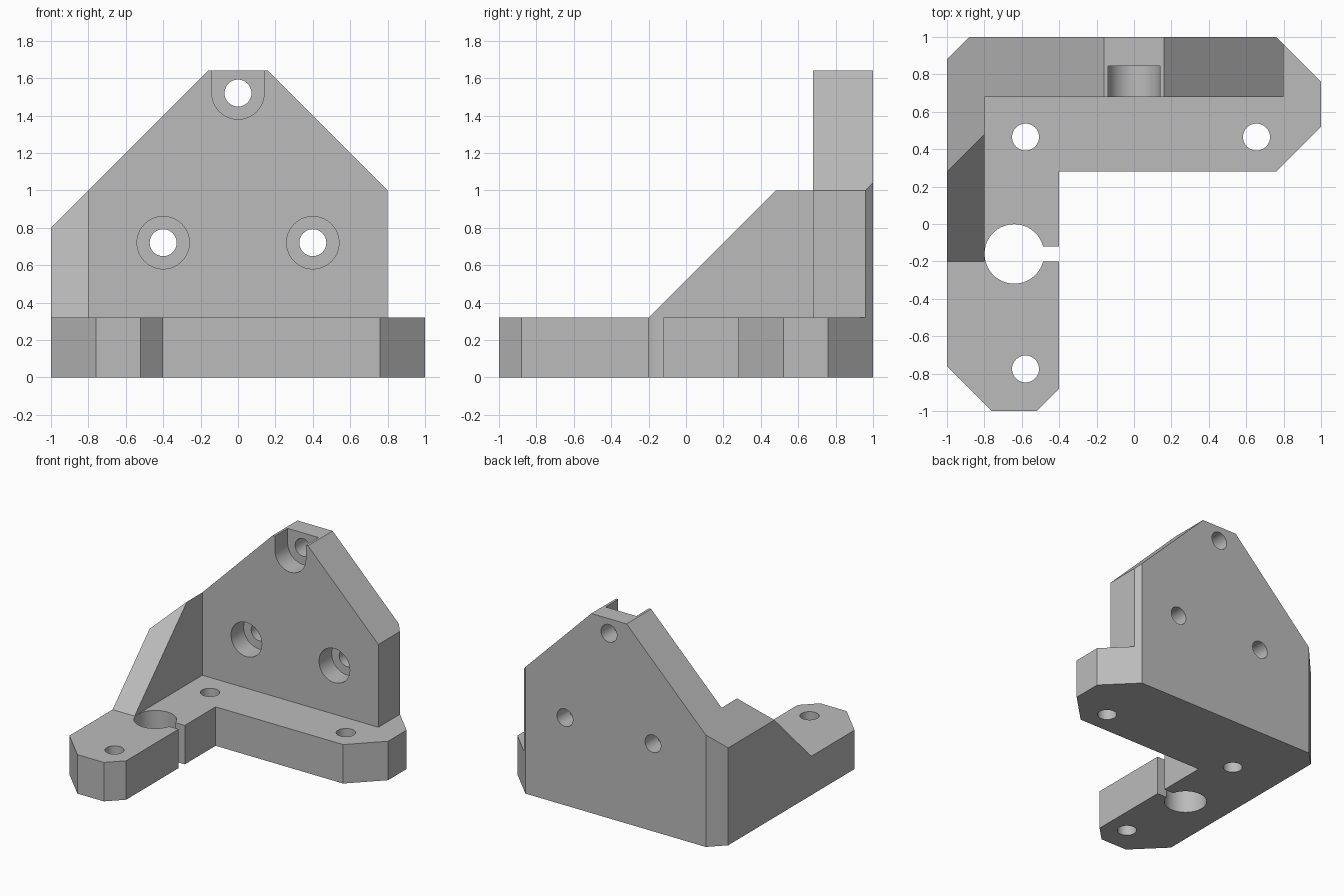
import bpy, bmesh, math
from mathutils import Vector, Matrix

cube = bpy.data.objects.get("Cube")
if cube:
    bpy.data.objects.remove(cube, do_unlink=True)

BASE_TOP, TOP = 0.32, 1.64

grey = bpy.data.materials.new("plain_grey")
grey.use_nodes = True
grey.diffuse_color = (0.5, 0.5, 0.5, 1)
grey.node_tree.nodes["Principled BSDF"].inputs["Base Color"].default_value = (0.5, 0.5, 0.5, 1)


def finish(name, bm):
    bmesh.ops.recalc_face_normals(bm, faces=bm.faces[:])
    mesh = bpy.data.meshes.new(name)
    bm.to_mesh(mesh)
    bm.free()
    mesh.materials.append(grey)
    obj = bpy.data.objects.new(name, mesh)
    bpy.context.collection.objects.link(obj)
    return obj


def prism(name, outline, height, trims=()):
    """Extrude an xy outline upward, then trim it by (point, outward normal) planes."""
    bm = bmesh.new()
    face = bm.faces.new([bm.verts.new((x, y, 0)) for x, y in outline])
    new = bmesh.ops.extrude_face_region(bm, geom=[face])["geom"]
    bmesh.ops.translate(bm, vec=(0, 0, height), verts=[v for v in new if isinstance(v, bmesh.types.BMVert)])
    for point, normal in trims:
        geom = bm.verts[:] + bm.edges[:] + bm.faces[:]
        cut = bmesh.ops.bisect_plane(bm, geom=geom, plane_co=point, plane_no=normal, clear_outer=True)
        edges = [e for e in cut["geom_cut"] if isinstance(e, bmesh.types.BMEdge)]
        bmesh.ops.holes_fill(bm, edges=edges)
    return finish(name, bm)


def cylinder(name, centre, radius, depth, along_y=False):
    bm = bmesh.new()
    turn = Matrix.Rotation(math.pi / 2, 4, "X") if along_y else Matrix()
    bmesh.ops.create_cone(bm, cap_ends=True, segments=64, radius1=radius, radius2=radius,
                          depth=depth, matrix=Matrix.Translation(centre) @ turn)
    return finish(name, bm)


def box(name, low, high):
    bm = bmesh.new()
    low, high = Vector(low), Vector(high)
    bmesh.ops.create_cube(bm, size=1, matrix=Matrix.Translation((low + high) / 2) @ Matrix.Diagonal((*(high - low), 1)))
    return finish(name, bm)


def combine(target, tool, operation):
    tool.hide_render = True
    mod = target.modifiers.new(operation.lower(), "BOOLEAN")
    mod.operation, mod.solver, mod.object = operation, "EXACT", tool
    bpy.context.view_layer.objects.active = target
    bpy.ops.object.modifier_apply(modifier=mod.name)
    bpy.data.objects.remove(tool, do_unlink=True)


# L-shaped foot with chamfered ends
bracket = prism("corner_bracket", [
    (-1, -0.76), (-0.76, -1), (-0.52, -1), (-0.4, -0.88), (-0.4, 0.28), (0.76, 0.28),
    (1, 0.52), (1, 0.76), (0.76, 1), (-0.88, 1), (-1, 0.88)], BASE_TOP)

# Rear wall and sloped side rib, sharing the left roof slope
left_slope = ((-1, 0, 0.8), (-1, 0, 1))
right_slope = ((0.8, 0, 1), (1, 0, 1))
wall = prism("rear_wall", [(-1, 0.68), (0.8, 0.68), (0.8, 0.96), (0.76, 1), (-0.88, 1), (-1, 0.88)],
             TOP, [left_slope, right_slope])
rib = prism("side_rib", [(-1, -0.2), (-0.8, -0.2), (-0.8, 0.68), (-1, 0.68)],
            1.0, [left_slope, ((0, -0.2, BASE_TOP), (0, -1, 1))])
combine(wall, rib, "UNION")
combine(bracket, wall, "UNION")

# Screw holes through the foot
for x, y in [(-0.58, 0.465), (0.655, 0.465), (-0.58, -0.775)]:
    combine(bracket, cylinder("foot_hole", (x, y, 0.16), 0.072, 1), "DIFFERENCE")

# Rod hole with its clamping slit, kept within the foot
combine(bracket, cylinder("rod_hole", (-0.64, -0.16, 0), 0.159, 2 * BASE_TOP + 0.2), "DIFFERENCE")
combine(bracket, box("clamp_slit", (-0.6, -0.2, -0.1), (-0.3, -0.12, 0.5)), "DIFFERENCE")

# Counterbored holes through the wall, the top one open upward
for x, z in [(-0.4, 0.72), (0.4, 0.72), (0, 1.52)]:
    combine(bracket, cylinder("wall_hole", (x, 0.84, z), 0.072, 1, True), "DIFFERENCE")
    combine(bracket, cylinder("counterbore", (x, 0.745, z), 0.14, 0.2, True), "DIFFERENCE")
combine(bracket, box("top_notch", (-0.14, 0.6, 1.52), (0.14, 0.845, 1.8)), "DIFFERENCE")

# Merge coplanar faces and smooth the bores
bm = bmesh.new()
bm.from_mesh(bracket.data)
bmesh.ops.remove_doubles(bm, verts=bm.verts[:], dist=0.0005)
bmesh.ops.dissolve_limit(bm, angle_limit=math.radians(1), verts=bm.verts[:], edges=bm.edges[:])
bm.to_mesh(bracket.data)
bm.free()
bpy.ops.object.select_all(action="DESELECT")
bracket.select_set(True)
bpy.context.view_layer.objects.active = bracket
bpy.ops.object.shade_smooth_by_angle(angle=math.radians(30))
